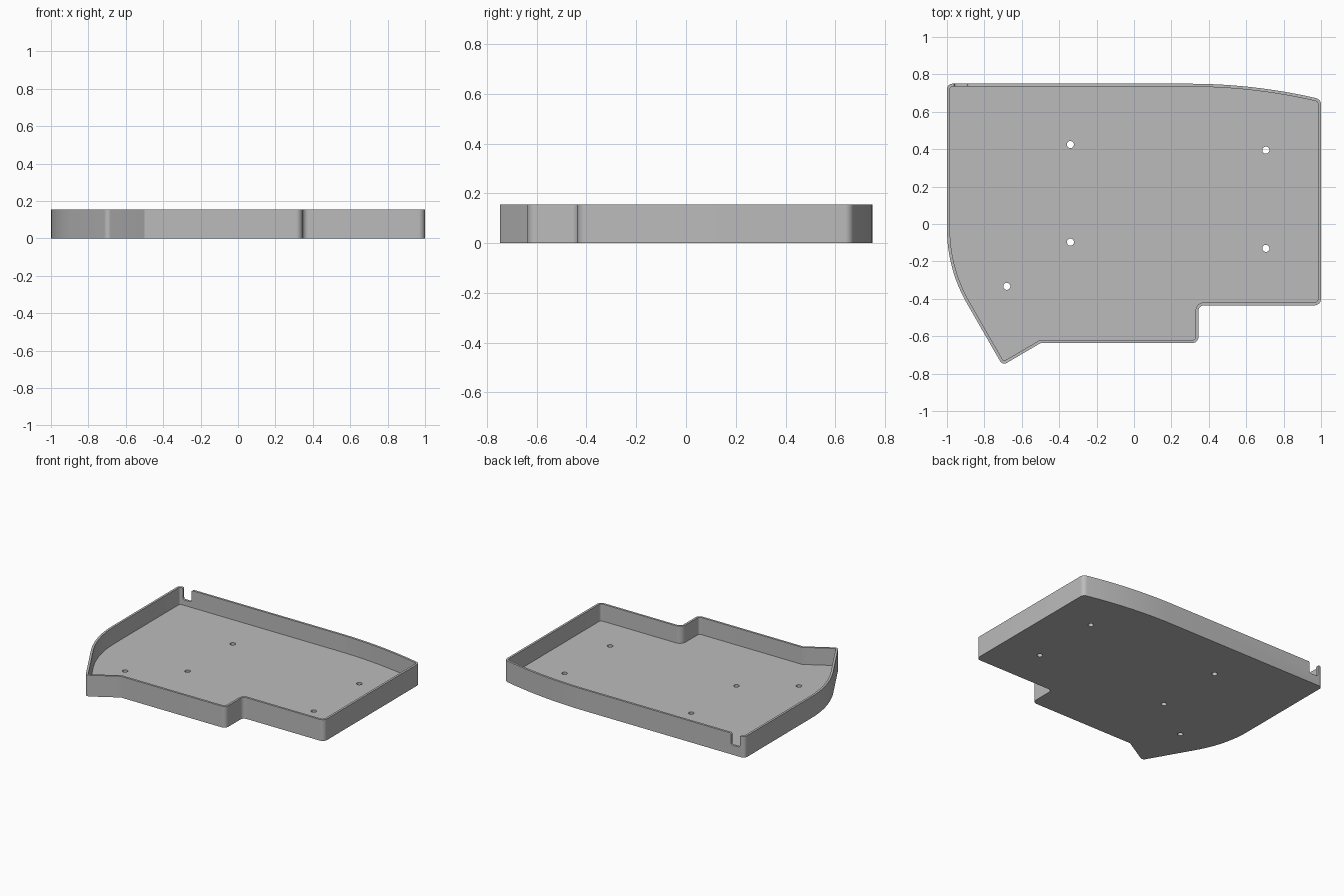
import bpy, bmesh, math
from mathutils import Vector

cube = bpy.data.objects.get("Cube")
if cube:
    bpy.data.objects.remove(cube, do_unlink=True)

HEIGHT, FLOOR, WALL = 0.155, 0.03, 0.016

grey = bpy.data.materials.new("plain_grey")
grey.use_nodes = True
GREY = (0.5, 0.5, 0.5, 1)
grey.diffuse_color = GREY
grey.node_tree.nodes["Principled BSDF"].inputs["Base Color"].default_value = GREY


def rounded(corners, steps):
    """Closed outline from (x, y, radius) corners, each rounded by an arc."""
    out, n = [], len(corners)
    for i, (x, y, r) in enumerate(corners):
        p = Vector((x, y))
        if r == 0:
            out.append(p)
            continue
        a = (Vector(corners[i - 1][:2]) - p).normalized()
        b = (Vector(corners[(i + 1) % n][:2]) - p).normalized()
        half = a.angle(b) / 2
        centre = p + (a + b).normalized() * r / math.sin(half)
        start = p + a * r / math.tan(half) - centre
        end = p + b * r / math.tan(half) - centre
        sweep = start.angle_signed(end)
        for k in range(steps + 1):
            t = -sweep * k / steps
            c, s = math.cos(t), math.sin(t)
            out.append(centre + Vector((start.x * c - start.y * s, start.x * s + start.y * c)))
    return out


def inset(points, d):
    """Move a counter-clockwise outline inwards by d."""
    out, n = [], len(points)
    for i, p in enumerate(points):
        e1 = (p - points[i - 1]).normalized()
        e2 = (points[(i + 1) % n] - p).normalized()
        n1, n2 = Vector((-e1.y, e1.x)), Vector((-e2.y, e2.x))
        out.append(p + (n1 + n2) * d / (1 + n1.dot(n2)))
    return out


def loft(name, rings):
    """Closed solid through matching rings of 3D points."""
    bm = bmesh.new()
    loops = [[bm.verts.new(p) for p in ring] for ring in rings]
    n = len(loops[0])
    for lo, hi in zip(loops, loops[1:]):
        for i in range(n):
            j = (i + 1) % n
            bm.faces.new((lo[i], lo[j], hi[j], hi[i]))
    bm.faces.new(loops[0][::-1])
    bm.faces.new(loops[-1])
    bmesh.ops.recalc_face_normals(bm, faces=bm.faces)
    mesh = bpy.data.meshes.new(name)
    bm.to_mesh(mesh)
    bm.free()
    mesh.materials.append(grey)
    ob = bpy.data.objects.new(name, mesh)
    bpy.context.collection.objects.link(ob)
    return ob


def at_z(points, z):
    return [(p.x, p.y, z) for p in points]


# Tray body: floor and thin wall following the outline
outline = rounded([
    (-0.703, -0.756, 0.025), (-0.5, -0.637, 0), (0.345, -0.637, 0.035),
    (0.345, -0.435, 0.03), (1, -0.435, 0.035), (1, 0.667, 0.035),
    (0.635, 0.75, 3), (-1, 0.75, 0.03), (-1, -0.239, 0.8)], 12)
inner = inset(outline, WALL)
tray = loft("tray", [at_z(outline, 0), at_z(outline, HEIGHT),
                     at_z(inner, HEIGHT), at_z(inner, FLOOR)])

# Cable notch in the back wall, with rounded shoulders and bottom
lip = HEIGHT + 0.0005
notch = rounded([
    (-0.985, 0.2, 0), (-0.985, lip, 0), (-0.96, lip, 0.012), (-0.96, 0.07, 0.012),
    (-0.89, 0.07, 0.012), (-0.89, lip, 0.012), (-0.865, lip, 0), (-0.865, 0.2, 0)], 6)
cutters = [loft("notch_cutter", [[(p.x, y, p.y) for p in notch] for y in (0.72, 0.8)])]

# Screw holes through the floor
for x, y in [(-0.34, 0.425), (0.705, 0.395), (-0.34, -0.097), (0.705, -0.13), (-0.68, -0.333)]:
    circle = [Vector((x + 0.019 * math.cos(a), y + 0.019 * math.sin(a)))
              for a in (math.tau * k / 24 for k in range(24))]
    cutters.append(loft("hole_cutter", [at_z(circle, -0.05), at_z(circle, 0.08)]))

bpy.context.view_layer.objects.active = tray
for cutter in cutters:
    cutter.hide_render = True
    mod = tray.modifiers.new("cut", "BOOLEAN")
    mod.operation, mod.solver, mod.object = "DIFFERENCE", "EXACT", cutter
    bpy.ops.object.modifier_apply(modifier=mod.name)
    bpy.data.objects.remove(cutter, do_unlink=True)

# Smooth rounded corners, crisp edges
bpy.ops.object.select_all(action="DESELECT")
tray.select_set(True)
bpy.ops.object.shade_smooth_by_angle(angle=math.radians(25))
